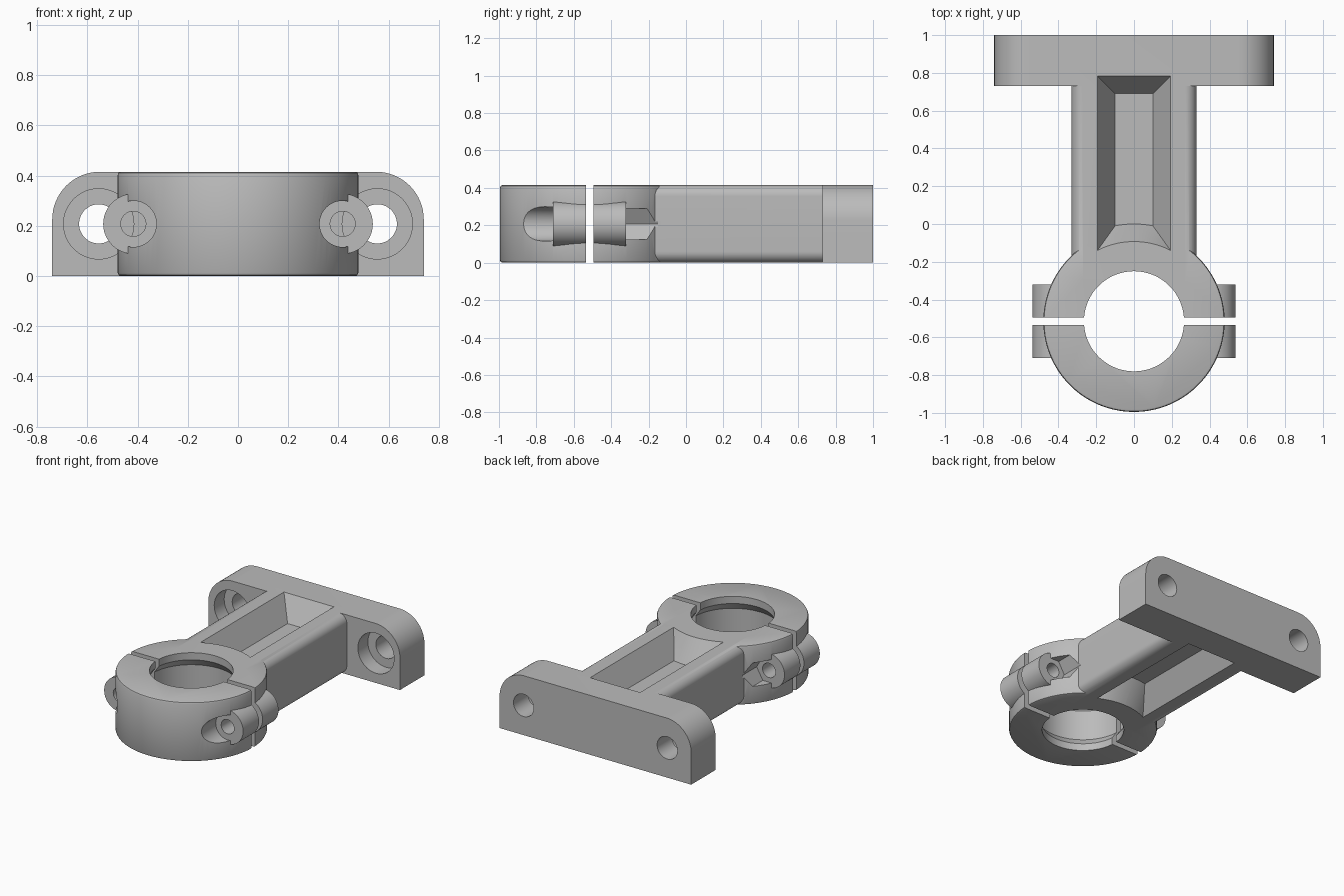
import bpy, bmesh
from math import sin, cos, pi, sqrt

cube = bpy.data.objects.get("Cube")
if cube:
    bpy.data.objects.remove(cube, do_unlink=True)

H = 0.415            # overall height
MID = H / 2
CY = -0.515          # clamp ring centre
BOLT_X = 0.417       # clamp screw axis
MOUNT_X = 0.555      # flange hole axis

grey = bpy.data.materials.new("plain_grey")
grey.use_nodes = True
grey.diffuse_color = (0.5, 0.5, 0.5, 1)
grey.node_tree.nodes["Principled BSDF"].inputs["Base Color"].default_value = (0.5, 0.5, 0.5, 1)


def loft(name, loops):
    """Closed solid skinned through a list of equal-length point loops."""
    bm = bmesh.new()
    rows = [[bm.verts.new(p) for p in loop] for loop in loops]
    n = len(rows[0])
    for a, b in zip(rows, rows[1:]):
        for i in range(n):
            j = (i + 1) % n
            bm.faces.new((a[i], a[j], b[j], b[i]))
    bm.faces.new(rows[0])
    bm.faces.new(rows[-1])
    bmesh.ops.recalc_face_normals(bm, faces=bm.faces[:])
    mesh = bpy.data.meshes.new(name)
    bm.to_mesh(mesh)
    bm.free()
    mesh.materials.append(grey)
    obj = bpy.data.objects.new(name, mesh)
    bpy.context.scene.collection.objects.link(obj)
    return obj


def extrude_y(name, outline, y0, y1):
    return loft(name, [[(x, y, z) for x, z in outline] for y in (y0, y1)])


def rod(name, x, r, y0, y1, sides=48):
    outline = [(x + r * cos(2 * pi * i / sides), MID + r * sin(2 * pi * i / sides))
               for i in range(sides)]
    return extrude_y(name, outline, y0, y1)


def turned(name, profile, sides=96):
    """Solid of revolution about the clamp axis from (radius, z) pairs."""
    return loft(name, [[(r * cos(2 * pi * (i + .5) / sides), CY + r * sin(2 * pi * (i + .5) / sides), z)
                        for i in range(sides)] for r, z in profile])


def rounded(half, r_low, r_high, steps=12):
    """Rectangle outline of full height with rounded lower and upper corners."""
    pts = []
    for quarter, (sx, r, base) in enumerate([(1, r_high, H - r_high), (-1, r_high, H - r_high),
                                             (-1, r_low, r_low), (1, r_low, r_low)]):
        count = steps if r else 0
        for i in range(count + 1):
            a = (quarter + i / max(count, 1)) * pi / 2
            pts.append((sx * (half - r) + r * cos(a), base + r * sin(a)))
    return pts


def combine(target, tool, operation):
    mod = target.modifiers.new("combine", 'BOOLEAN')
    mod.operation = operation
    mod.solver = 'EXACT'
    mod.object = tool
    bpy.context.view_layer.update()
    graph = bpy.context.evaluated_depsgraph_get()
    mesh = bpy.data.meshes.new_from_object(target.evaluated_get(graph))
    target.modifiers.clear()
    target.data = mesh
    bpy.data.objects.remove(tool, do_unlink=True)


def add(target, tool):
    combine(target, tool, 'UNION')


def cut(target, tool):
    combine(target, tool, 'DIFFERENCE')


def clamp_half(name, keep_back):
    """Half of the ring with its two screw bosses."""
    f = 0.013
    ring = turned(name, [(0.48 - f, 0), (0.48 - f * .3, f * .3), (0.48, f),
                         (0.48, H - f), (0.48 - f * .3, H - f * .3), (0.48 - f, H)])
    y0, y1 = (CY - 1, CY + 0.02) if keep_back else (CY - 0.02, CY + 1)
    cut(ring, extrude_y("gap_cutter", [(-1, -1), (1, -1), (1, 1), (-1, 1)], y0, y1))
    b0, b1 = (CY + 0.02, -0.32) if keep_back else (-0.71, CY - 0.02)
    for s in (-1, 1):
        add(ring, rod("boss", s * BOLT_X, 0.12, b0, b1))
    return ring


def cut_bore(part):
    """Bore with a relieved middle and narrow lips."""
    cut(part, turned("bore_cutter", [(0.265, -0.1), (0.265, 0.05), (0.3, 0.1),
                                     (0.3, H - 0.1), (0.265, H - 0.05), (0.265, H + 0.1)]))
    for s in (-1, 1):
        cut(part, rod("screw_cutter", s * BOLT_X, 0.05, -0.9, -0.2, 32))


def pocket(top):
    """Drafted pocket whose near wall follows the ring."""
    loops = []
    for rise in (0, 0.16, 0.24):
        o = rise * 0.58
        half, far, r = 0.1 + o, 0.69 + o, 0.515 - o
        z = H - 0.16 + rise
        z = z if top else H - z
        xs = [half * (i / 8 - 1) for i in range(17)]
        loops.append([(x, CY + sqrt(r * r - x * x), z) for x in xs]
                     + [(half, far, z), (-half, far, z)])
    tool = loft("pocket_cutter", loops)
    bm = bmesh.new()
    bm.from_mesh(tool.data)
    bmesh.ops.triangulate(bm, faces=bm.faces[:])
    bm.to_mesh(tool.data)
    bm.free()
    return tool


# Bracket: ring half, arm and mounting flange in one casting
bracket = clamp_half("bracket_body", True)
add(bracket, extrude_y("arm", rounded(0.33, 0.06, 0.06), -0.3, 0.8))
add(bracket, extrude_y("flange", rounded(0.74, 0, 0.19, 16), 0.73, 1.0))
for top in (True, False):
    cut(bracket, pocket(top))
cut_bore(bracket)
for s in (-1, 1):
    # Nut recesses behind the bosses
    cut(bracket, rod("nut_cutter", s * BOLT_X, 0.095, -0.32, -0.15, 6))
    # Counterbored mounting holes
    cut(bracket, rod("mount_cutter", s * MOUNT_X, 0.078, 0.6, 1.1))
    cut(bracket, rod("counterbore_cutter", s * MOUNT_X, 0.14, 0.6, 0.84))

# Removable clamp cap with screw head recesses
cap = clamp_half("clamp_cap", False)
cut_bore(cap)
for s in (-1, 1):
    cut(cap, rod("head_cutter", s * BOLT_X, 0.092, -1.1, -0.71))

# Shading
for part in (bracket, cap):
    bpy.ops.object.select_all(action='DESELECT')
    part.select_set(True)
    bpy.context.view_layer.objects.active = part
    bpy.ops.object.shade_smooth_by_angle(angle=pi / 6)
